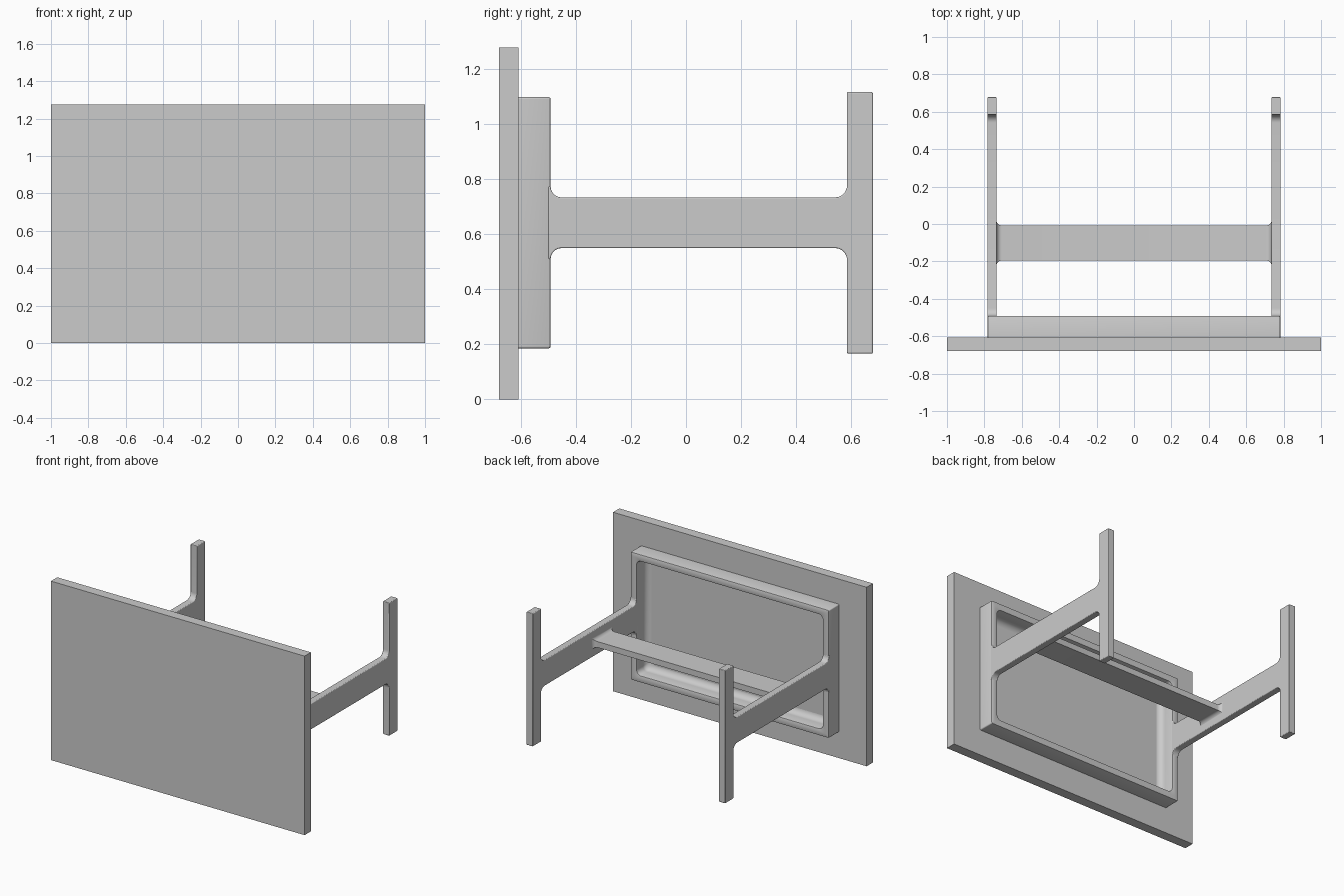
import bpy
from math import pi, cos, sin, radians

if "Cube" in bpy.data.objects:
    bpy.data.objects.remove(bpy.data.objects["Cube"])

ZC = 0.641  # height of the table's centre line


def mesh_object(name, verts, faces, bevel=0.0):
    me = bpy.data.meshes.new(name)
    me.from_pydata(verts, [], faces)
    ob = bpy.data.objects.new(name, me)
    bpy.context.collection.objects.link(ob)
    bpy.ops.object.select_all(action='DESELECT')
    ob.select_set(True)
    bpy.context.view_layer.objects.active = ob
    bpy.ops.object.mode_set(mode='EDIT')
    bpy.ops.mesh.select_all(action='SELECT')
    bpy.ops.mesh.normals_make_consistent(inside=False)
    bpy.ops.object.mode_set(mode='OBJECT')
    bpy.ops.object.shade_smooth_by_angle(angle=radians(35))
    if bevel:
        mod = ob.modifiers.new("soft_edges", 'BEVEL')
        mod.width, mod.segments = bevel, 3
        mod.limit_method, mod.angle_limit = 'ANGLE', radians(40)
    return ob


def arc(cx, cy, r, a0, a1, n=8):
    angles = [a0 + (a1 - a0) * i / n for i in range(n + 1)]
    return [(cx + r * cos(a), cy + r * sin(a)) for a in angles]


def loft(name, rings, closed=False, bevel=0.0):
    n, m = len(rings[0]), len(rings)
    faces = [(i * n + j, i * n + (j + 1) % n,
              (i + 1) % m * n + (j + 1) % n, (i + 1) % m * n + j)
             for i in range(m if closed else m - 1) for j in range(n)]
    if not closed:
        faces += [tuple(range(n)), tuple(range((m - 1) * n, m * n))]
    return mesh_object(name, [v for r in rings for v in r], faces, bevel)


def rect(hx, hz, r):
    pts = []
    for k, (sx, sz) in enumerate([(1, 1), (-1, 1), (-1, -1), (1, -1)]):
        pts += arc(sx * (hx - r), sz * (hz - r), r, k * pi / 2, (k + 1) * pi / 2)
    return pts


# Table top, standing on its long edge
slab = [(-1, 0), (1, 0), (1, 1.276), (-1, 1.276)]
loft("table_top", [[(x, y, z) for x, z in slab] for y in (-0.678, -0.607)])

# Apron frame: a ring section (inset, y, corner radius) with an inner fillet
section = [(0, -0.609, 0.008), (0, -0.498, 0.008), (0.002, -0.493, 0.008),
           (0.007, -0.491, 0.008), (0.042, -0.491, 0.035),
           (0.047, -0.493, 0.035), (0.049, -0.498, 0.035)]
section += [(d, y, 0.035) for d, y in arc(0.094, -0.563, 0.045, pi, 1.5 * pi)]
loft("apron_frame",
     [[(x, y, z + ZC) for x, z in rect(0.782 - d, 0.456 - d, r)]
      for d, y, r in section], closed=True)

# End supports: column and foot in one filleted profile
half = [(-0.5, 0.132)]
half += arc(-0.451, 0.132, 0.04, pi, 1.5 * pi)
half += arc(0.541, 0.135, 0.043, 1.5 * pi, 2 * pi)
half += [(0.584, 0.474), (0.678, 0.474)]
profile = half + [(y, -z) for y, z in reversed(half)]
for side, s in (("left", -1), ("right", 1)):
    loft(side + "_support",
         [[(s * x, y, z + ZC) for y, z in profile] for x in (0.734, 0.784)],
         bevel=0.006)

# Stretcher between the supports, flaring where it meets them
flare = [(x, 0.03 - y) for x, y in arc(0.706, 0, 0.03, pi / 2, 0)]
ends = [(-x, f) for x, f in reversed(flare)] + flare
rings = []
for x, f in ends:
    hy, hz = 0.0935 + f, 0.021 + f
    rings.append([(x, -0.1015 + a * hy, ZC + b * hz)
                  for a, b in ((1, 1), (-1, 1), (-1, -1), (1, -1))])
loft("stretcher", rings)
